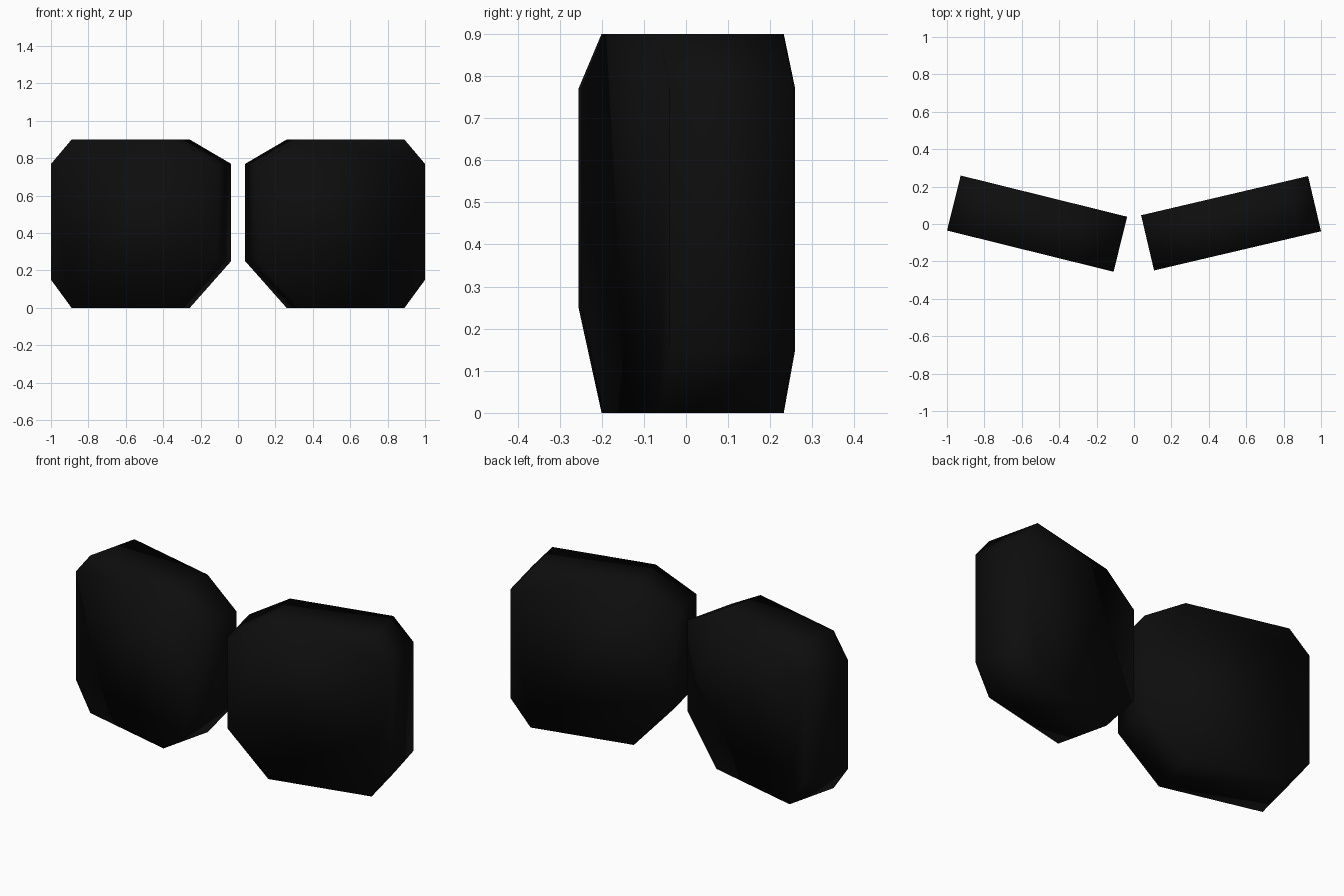
import bpy
import bmesh
import math

cube = bpy.data.objects.get("Cube")
if cube:
    bpy.data.objects.remove(cube, do_unlink=True)

black = bpy.data.materials.new("near_black")
black.use_nodes = True
colour = (0.004, 0.004, 0.004, 1)
black.diffuse_color = colour
black.node_tree.nodes["Principled BSDF"].inputs["Base Color"].default_value = colour

HALF = 0.4585      # half the panel width
DEPTH = 0.303
HEIGHT = 0.9

# Clipped-corner outline: inner edge at -HALF, outer edge at +HALF
INNER_CUT, OUTER_CUT = 0.228, 0.113
OUTLINE = [
    (-HALF + INNER_CUT, 0), (HALF - OUTER_CUT, 0),
    (HALF, 0.15), (HALF, 0.77),
    (HALF - OUTER_CUT, HEIGHT), (-HALF + INNER_CUT, HEIGHT),
    (-HALF, 0.77), (-HALF, 0.25),
]


def panel(name, side, x, y, angle):
    """Extruded octagonal slab, its outer end swung backward."""
    bm = bmesh.new()
    front = bm.faces.new([bm.verts.new((side * u, -DEPTH / 2, z)) for u, z in OUTLINE])
    grown = bmesh.ops.extrude_face_region(bm, geom=[front], use_keep_orig=True)
    verts = [g for g in grown["geom"] if isinstance(g, bmesh.types.BMVert)]
    bmesh.ops.translate(bm, verts=verts, vec=(0, DEPTH, 0))
    bmesh.ops.recalc_face_normals(bm, faces=bm.faces)
    for face in bm.faces:
        face.smooth = True
    mesh = bpy.data.meshes.new(name)
    bm.to_mesh(mesh)
    bm.free()
    mesh.materials.append(black)
    obj = bpy.data.objects.new(name, mesh)
    obj.location = (side * x, y, 0)
    obj.rotation_euler.z = side * math.radians(angle)
    bpy.context.collection.objects.link(obj)


# The two angled panels
panel("left_panel", 1, 0.519, 0.004, 13.2)
panel("right_panel", -1, 0.518, 0.002, 13.9)
